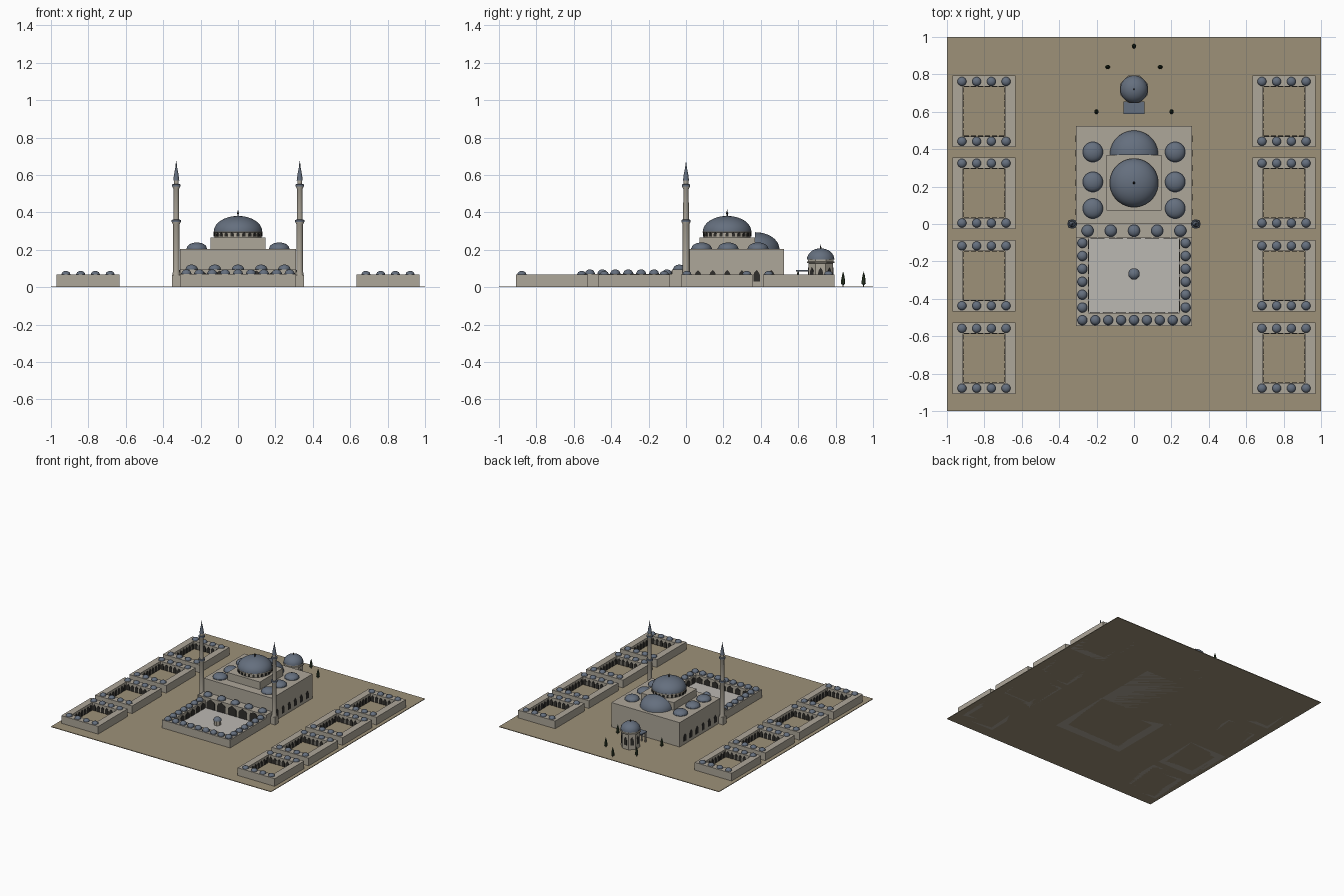
import bpy, bmesh
from math import sin, cos, pi, radians
from mathutils import Matrix, Vector

if "Cube" in bpy.data.objects:
    bpy.data.objects.remove(bpy.data.objects["Cube"])


def material(name, rgb):
    m = bpy.data.materials.new(name)
    m.diffuse_color = (*rgb, 1)
    m.use_nodes = True
    m.node_tree.nodes["Principled BSDF"].inputs["Base Color"].default_value = m.diffuse_color
    return m


STONE = material("stone", (0.42, 0.385, 0.32))
LEAD = material("lead", (0.13, 0.16, 0.21))
EARTH = material("earth", (0.34, 0.285, 0.19))
DARK = material("opening", (0.03, 0.028, 0.025))
MARBLE = material("marble", (0.5, 0.48, 0.45))
GREEN = material("foliage", (0.03, 0.05, 0.025))


def finish(name, bm, mat, smooth=False):
    bmesh.ops.recalc_face_normals(bm, faces=bm.faces[:])
    me = bpy.data.meshes.new(name)
    bm.to_mesh(me)
    bm.free()
    me.materials.append(mat)
    if smooth:
        me.polygons.foreach_set("use_smooth", [True] * len(me.polygons))
        me.set_sharp_from_angle(angle=radians(35))
    ob = bpy.data.objects.new(name, me)
    bpy.context.collection.objects.link(ob)
    return ob


def boxes(name, specs, mat):
    """specs: (x0, x1, y0, y1, z0, z1)"""
    bm = bmesh.new()
    for x0, x1, y0, y1, z0, z1 in specs:
        m = Matrix.Translation(((x0 + x1) / 2, (y0 + y1) / 2, (z0 + z1) / 2)) @ \
            Matrix.Diagonal((x1 - x0, y1 - y0, z1 - z0, 1))
        bmesh.ops.create_cube(bm, size=1, matrix=m)
    return finish(name, bm, mat)


def lathe(name, profile, locs, mat, n=16, smooth=True, half=False):
    """Revolve (r, z) points about z at every location."""
    bm = bmesh.new()
    for loc in locs:
        o = Vector(loc)
        rings = []
        for r, z in profile:
            k = n if r > 1e-5 else 1
            rings.append([bm.verts.new(o + Vector((r * cos(2 * pi * (i + .5) / n),
                          r * sin(2 * pi * (i + .5) / n), z))) for i in range(k)])
        for a, b in zip(rings, rings[1:]):
            for i in range(n):
                q = [a[i % len(a)], a[(i + 1) % len(a)], b[(i + 1) % len(b)], b[i % len(b)]]
                bm.faces.new(list(dict.fromkeys(q)))
        for ring in (rings[0], rings[-1]):
            if len(ring) > 1:
                bm.faces.new(ring)
        if half:
            cut = bmesh.ops.bisect_plane(bm, geom=bm.verts[:] + bm.edges[:] + bm.faces[:],
                                         plane_co=o, plane_no=(0, 1, 0), clear_inner=True)
            edges = [e for e in cut["geom_cut"] if isinstance(e, bmesh.types.BMEdge)]
            bmesh.ops.holes_fill(bm, edges=edges)
    return finish(name, bm, mat, smooth)


def cap(r, h, steps=6, z=0):
    return [(r * cos(i * pi / 2 / steps), z + h * sin(i * pi / 2 / steps))
            for i in range(steps)] + [(0, z + h)]


def arches(name, specs, w, h, mat=DARK, t=0.006):
    """Pointed panels; specs: (x, y, z, angle of outward normal)."""
    prof = [(-w / 2, 0), (w / 2, 0), (w / 2, h * .6), (w * .36, h * .79),
            (0, h), (-w * .36, h * .79), (-w / 2, h * .6)]
    bm = bmesh.new()
    for x, y, z, a in specs:
        m = Matrix.Translation((x, y, z)) @ Matrix.Rotation(a, 4, 'Z')
        f = bm.faces.new([bm.verts.new(m @ Vector((-t / 2, u, v))) for u, v in prof])
        ext = bmesh.ops.extrude_face_region(bm, geom=[f])
        d = m.to_3x3() @ Vector((t, 0, 0))
        bmesh.ops.translate(bm, vec=d, verts=[v for v in ext["geom"]
                                              if isinstance(v, bmesh.types.BMVert)])
    return finish(name, bm, mat)


def frame(name, outer, inner, h, mat=STONE):
    """Hollow rectangular block around a court."""
    bm = bmesh.new()
    loops = []
    for (x0, x1, y0, y1), z in ((outer, 0), (outer, h), (inner, h), (inner, 0)):
        loops.append([bm.verts.new((x, y, z)) for x, y in
                      ((x0, y0), (x1, y0), (x1, y1), (x0, y1))])
    for a, b in zip(loops, loops[1:] + loops[:1]):
        for i in range(4):
            j = (i + 1) % 4
            bm.faces.new((a[i], a[j], b[j], b[i]))
    return finish(name, bm, mat)


def spread(a, b, n):
    return [a + (b - a) * (i + .5) / n for i in range(n)]


def court_arches(inner, nx, ny, z):
    x0, x1, y0, y1 = inner
    s = [(x, y, z, a) for x in spread(x0, x1, nx) for y, a in ((y0, pi / 2), (y1, -pi / 2))]
    return s + [(x, y, z, a) for y in spread(y0, y1, ny) for x, a in ((x0, 0), (x1, pi))]


# Ground
boxes("ground", [(-1, 1, -1, 1, 0, 0.005)], EARTH)

# Prayer hall: block, square dome base, side windows
boxes("prayer_hall", [(-.31, .31, 0, .525, 0, .205)], STONE)
boxes("dome_base", [(-.148, .148, .073, .37, .2, .267)], STONE)
arches("hall_windows", [(s * .31, y, .03, 0 if s > 0 else pi)
                        for s in (-1, 1) for y in spread(.025, .495, 6)], .034, .062)

# Main dome with windowed drum
C = (0, .22)
lathe("main_drum", [(.126, .26), (.126, .292), (.132, .294), (.132, .299)],
      [(*C, 0)], STONE, 32)
arches("drum_windows", [(C[0] + .126 * cos(a), C[1] + .126 * sin(a), .27, a)
                        for a in [2 * pi * i / 24 for i in range(24)]], .016, .024, t=.008)
lathe("main_dome", cap(.13, .083, 10, .298), [(*C, 0)], LEAD, 32)
lathe("main_finial", [(.004, .375), (.004, .39), (.007, .395), (.003, .402), (0, .42)],
      [(*C, 0)], DARK, 8)

# Half dome behind and six side domes
lathe("half_dome", cap(.13, .09, 10), [(0, .37, .204)], LEAD, 32, half=True)
hall_spots = [(s * .22, y, .203) for s in (-1, 1) for y in (.083, .225, .385)]
lathe("hall_side_domes", [(.056, 0), (.056, .006)] + cap(.054, .03, 6, .006), hall_spots, LEAD, 20)

# Courtyard with portico, paving, small domes and arcades
inner = (-.243, .243, -.475, -.075)
frame("courtyard_arcade", (-.31, .31, -.545, 0), inner, .07)
boxes("portico", [(-.31, .31, -.075, .002, .06, .095)], STONE)
boxes("courtyard_paving", [(-.25, .25, -.48, -.07, .002, .009)], MARBLE)
spots = [(-.276 + .069 * i, -.514, .069) for i in range(9)]
spots += [(s * .276, -.102 - .069 * i, .069) for s in (-1, 1) for i in range(6)]
lathe("courtyard_domes", [(.028, 0), (.028, .006)] + cap(.026, .02, 5, .006), spots, LEAD, 16)
lathe("portico_domes", [(.034, 0), (.034, .005)] + cap(.032, .022, 5, .005),
      [(.124 * i, -.036, .094) for i in range(-2, 3)], LEAD, 16)
court = court_arches(inner, 7, 6, .009)
arches("courtyard_arches", [a for a in court if a[1] != inner[3]], .052, .052)
arches("portico_arches", [(x, inner[3], .009, -pi / 2) for x in spread(-.243, .243, 5)],
       .075, .08)

# Fountain
lathe("fountain_basin", [(.026, .005), (.026, .04), (.032, .042), (.032, .046)],
      [(0, -.267, 0)], STONE, 8, False)
lathe("fountain_dome", cap(.031, .025, 5, .046), [(0, -.267, 0)], LEAD, 16)

# Minarets
mins = [(s * .33, 0, 0) for s in (-1, 1)]
boxes("minaret_bases", [(x - .022, x + .022, -.022, .022, 0, .065) for x, _, _ in mins], STONE)
lathe("minaret_shafts", [(.022, .06), (.018, .09), (.018, .335), (.025, .35), (.025, .358),
                         (.0155, .36), (.015, .525), (.023, .54), (.023, .548), (.0125, .55),
                         (.0125, .575)], mins, STONE, 12)
lathe("minaret_balcony_rails", [(.0255, .349), (.0255, .36), (.02, .361)], mins, LEAD, 12)
lathe("minaret_upper_rails", [(.0235, .539), (.0235, .55), (.018, .551)], mins, LEAD, 12)
lathe("minaret_caps", [(.017, .57), (.012, .605), (.003, .65), (.004, .655), (0, .675)],
      mins, LEAD, 12)

# Tomb: octagonal body, eave, dome and porch
T = (0, .72, 0)
lathe("tomb_body", [(.071, 0), (.071, .128), (.08, .13), (.08, .136), (.073, .137), (.073, .15)],
      [T], STONE, 8, False)
lathe("tomb_dome", cap(.074, .06, 8, .148), [T], LEAD, 24)
lathe("tomb_finial", [(.003, .203), (.004, .213), (0, .23)], [T], DARK, 8)
arches("tomb_windows", [(.0656 * cos(a), .72 + .0656 * sin(a), .04, a)
                        for a in [pi / 4 * i for i in range(8)]], .026, .065)
boxes("tomb_porch_posts", [(x - .005, x + .005, .593, .603, 0, .085)
                           for x in (-.049, -.017, .017, .049)], STONE)
boxes("tomb_porch_roof", [(-.057, .057, .587, .655, .083, .092)], LEAD)

# Cypress trees around the tomb
lathe("cypress_trees", [(.003, 0), (.003, .012), (.012, .018), (.011, .04), (.006, .065), (0, .085)],
      [(0, .95, 0)] + [(s * x, y, 0) for s in (-1, 1) for x, y in ((.14, .84), (.2, .6))],
      GREEN, 8)

# Eight schools in two flanking rows
dome_spots, school_arches = [], []
for side in (-1, 1):
    for cy in (.602, .165, -.277, -.718):
        cx = side * .802
        ring = (cx - .113, cx + .113, cy - .133, cy + .133)
        frame("school_block", (cx - .168, cx + .168, cy - .191, cy + .191), ring, .068)
        school_arches += court_arches(ring, 6, 7, .005)
        dome_spots += [(cx + dx, cy + s * .16, .067) for s in (-1, 1)
                       for dx in (-.118, -.0393, .0393, .118)]
arches("school_arches", school_arches, .028, .05)
lathe("school_domes", [(.025, 0), (.025, .003)] + cap(.024, .017, 5, .003), dome_spots, LEAD, 12)
